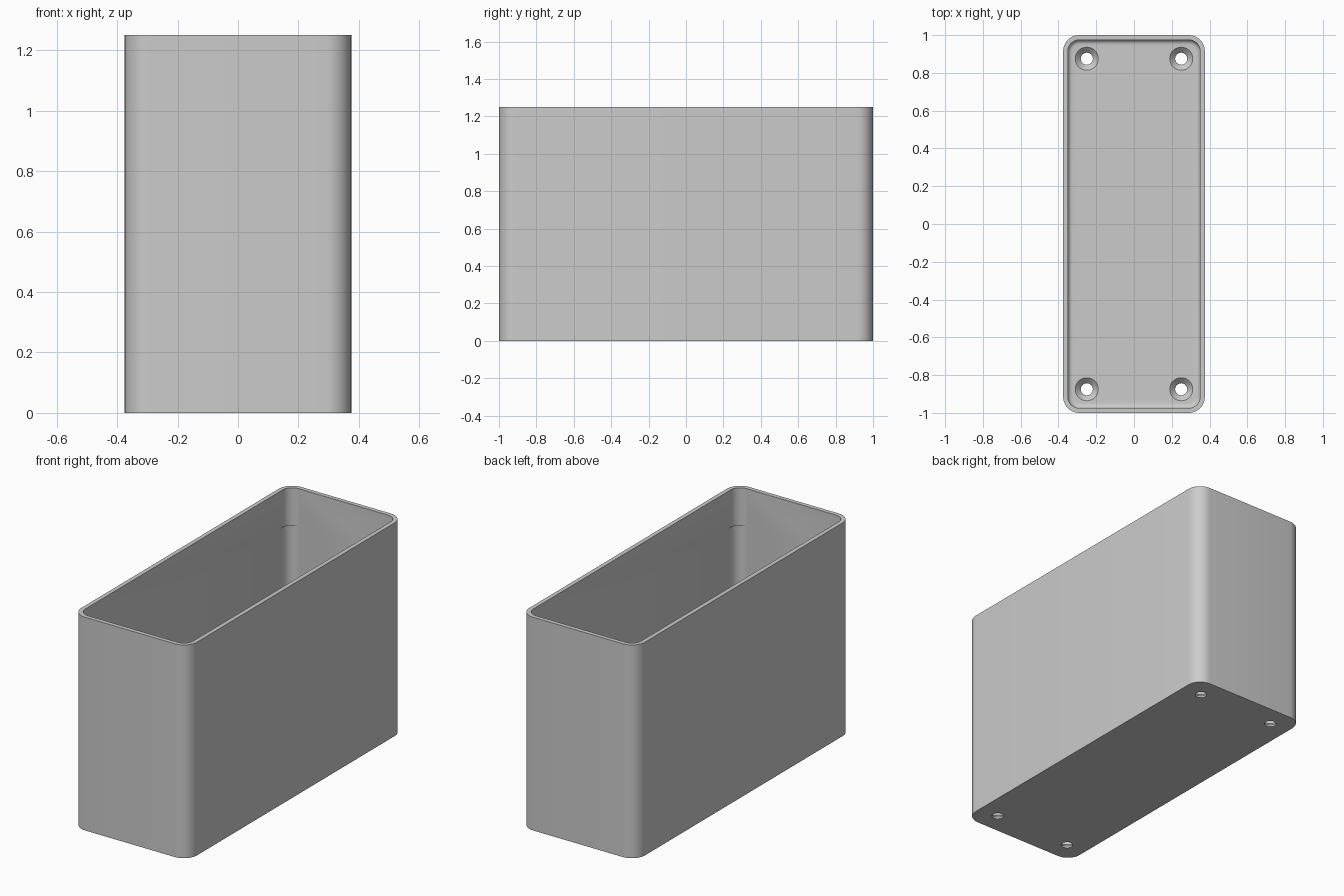
import bpy, bmesh, math
from mathutils import Vector

W, L, H = 0.75, 2.0, 1.25        # outer size
WALL, FLOOR, R = 0.025, 0.04, 0.085
FILLET = 0.025                   # inner floor fillet
HOLE_X, HOLE_Y = 0.25, 0.875
SEG = 10

cube = bpy.data.objects.get("Cube")
if cube:
    bpy.data.objects.remove(cube, do_unlink=True)

grey = bpy.data.materials.new("plain grey")
grey.use_nodes = True
colour = (0.6, 0.6, 0.6, 1)
grey.diffuse_color = colour
grey.node_tree.nodes["Principled BSDF"].inputs["Base Color"].default_value = colour


def make_object(name, bm):
    bmesh.ops.recalc_face_normals(bm, faces=bm.faces)
    mesh = bpy.data.meshes.new(name)
    bm.to_mesh(mesh)
    bm.free()
    obj = bpy.data.objects.new(name, mesh)
    bpy.context.collection.objects.link(obj)
    mesh.materials.append(grey)
    return obj


def rounded_ring(bm, inset, z):
    """Rounded rectangle of vertices, inset from the outer wall."""
    r = max(R - inset, 0.02)
    cx, cy = W / 2 - inset - r, L / 2 - inset - r
    ring = []
    for k, (sx, sy) in enumerate([(1, 1), (-1, 1), (-1, -1), (1, -1)]):
        for i in range(SEG + 1):
            a = (k + i / SEG) * math.pi / 2
            ring.append(bm.verts.new((sx * cx + r * math.cos(a), sy * cy + r * math.sin(a), z)))
    return ring


def loft(bm, rings):
    """Skin consecutive rings and cap both ends."""
    n = len(rings[0])
    for a, b in zip(rings, rings[1:]):
        for i in range(n):
            j = (i + 1) % n
            bm.faces.new((a[i], a[j], b[j], b[i]))
    bm.faces.new(rings[0])
    bm.faces.new(rings[-1])


def lathe(bm, centre, profile, sides=32):
    """Solid of revolution from (radius, height) pairs."""
    rings = []
    for r, z in profile:
        rings.append([bm.verts.new(centre + Vector((r * math.cos(t), r * math.sin(t), z)))
                      for t in (2 * math.pi * i / sides for i in range(sides))])
    loft(bm, rings)


# Open box: outside wall, flat rim, inside wall, rounded floor edge
bm = bmesh.new()
steps = [(0, 0), (0, H), (WALL, H)]
for i in range(7):
    a = i / 6 * math.pi / 2
    steps.append((WALL + FILLET * (1 - math.cos(a)), FLOOR + FILLET * (1 - math.sin(a))))
loft(bm, [rounded_ring(bm, inset, z) for inset, z in steps])
box = make_object("open_box", bm)

# Cutters: countersunk floor holes and shallow grooves in the inner corners
holes, grooves = bmesh.new(), bmesh.new()
inner_r = R - WALL
groove_r = 0.06
reach = inner_r + 0.008 - groove_r
for sx in (-1, 1):
    for sy in (-1, 1):
        lathe(holes, Vector((sx * HOLE_X, sy * HOLE_Y, 0)),
              [(0.032, -0.02), (0.032, FLOOR - 0.029), (0.061, FLOOR), (0.061, FLOOR + 0.02)])
        d = reach / math.sqrt(2)
        lathe(grooves, Vector((sx * (W / 2 - R + d), sy * (L / 2 - R + d), 0)),
              [(groove_r, FLOOR + FILLET + 0.005), (groove_r, 1.03)])

for name, cutter_mesh in (("hole_cutter", holes), ("groove_cutter", grooves)):
    cutter = make_object(name, cutter_mesh)
    cutter.hide_render = True
    cutter.hide_viewport = True
    mod = box.modifiers.new(name, 'BOOLEAN')
    mod.operation = 'DIFFERENCE'
    mod.solver = 'EXACT'
    mod.object = cutter

# Bake the cuts, then shade smooth with sharp edges kept
bpy.context.view_layer.update()
baked = bpy.data.meshes.new_from_object(box.evaluated_get(bpy.context.evaluated_depsgraph_get()))
box.modifiers.clear()
box.data = baked
for name in ("hole_cutter", "groove_cutter"):
    bpy.data.objects.remove(bpy.data.objects[name], do_unlink=True)
bpy.ops.object.select_all(action='DESELECT')
box.select_set(True)
bpy.context.view_layer.objects.active = box
bpy.ops.object.shade_smooth_by_angle(angle=math.radians(30))
